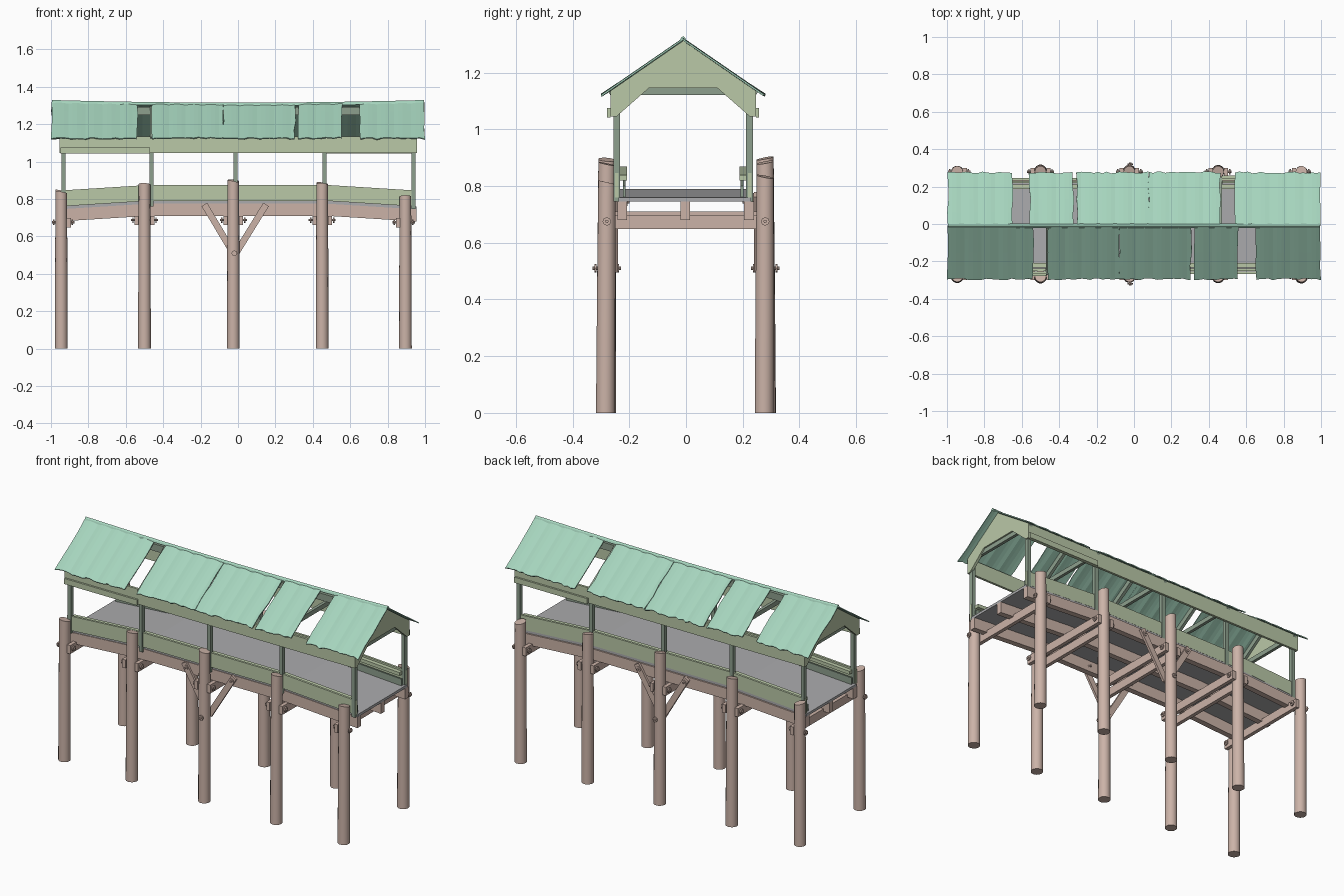
import bpy, bmesh, math, random
from mathutils import Vector

if "Cube" in bpy.data.objects:
    bpy.data.objects.remove(bpy.data.objects["Cube"])
random.seed(4)
CY = -0.01  # centre line of deck and canopy


def mat(name, rgb):
    m = bpy.data.materials.new(name)
    m.diffuse_color = (*rgb, 1)
    m.use_nodes = True
    m.node_tree.nodes["Principled BSDF"].inputs["Base Color"].default_value = m.diffuse_color
    return m


WOOD = mat("pinkish_timber", (0.60, 0.45, 0.39))
PALE = mat("pale_green_paint", (0.49, 0.58, 0.39))
FRAME = mat("grey_green_frame", (0.27, 0.35, 0.27))
TEAL = mat("teal_roof", (0.38, 0.66, 0.51))
GREY = mat("grey_deck", (0.41, 0.41, 0.42))


def finish(bm, name, m):
    bmesh.ops.recalc_face_normals(bm, faces=bm.faces)
    me = bpy.data.meshes.new(name)
    bm.to_mesh(me)
    bm.free()
    me.materials.append(m)
    ob = bpy.data.objects.new(name, me)
    bpy.context.collection.objects.link(ob)
    return ob


def loft(name, rings, m):
    """Skin a list of matching closed rings and cap the ends."""
    bm = bmesh.new()
    vs = [[bm.verts.new(p) for p in r] for r in rings]
    n = len(rings[0])
    for a, b in zip(vs, vs[1:]):
        for i in range(n):
            bm.faces.new((a[i], a[(i + 1) % n], b[(i + 1) % n], b[i]))
    bm.faces.new(vs[0])
    bm.faces.new(vs[-1])
    return finish(bm, name, m)


def box(name, x, y, z, m):
    ring = lambda X: [(X, y[0], z[0]), (X, y[1], z[0]), (X, y[1], z[1]), (X, y[0], z[1])]
    return loft(name, [ring(x[0]), ring(x[1])], m)


def drop(x):  # the deck ramps down in the end bays
    return -0.03 * max(0, (abs(x) - 0.47) / 0.48)


def strip(name, y, z, m, end=0.95):
    """Long board following the deck line."""
    loft(name, [[(x, y[0], z[0] + drop(x)), (x, y[1], z[0] + drop(x)),
                 (x, y[1], z[1] + drop(x)), (x, y[0], z[1] + drop(x))]
                for x in (-end, -0.47, 0.47, end)], m)


def beam(name, a, b, w, t, m, side=(0, 1, 0)):
    """Square bar from a to b, t thick along side and w wide across it."""
    a, b, s = Vector(a), Vector(b), Vector(side)
    u = (b - a).normalized().cross(s) * w / 2
    s = s * t / 2
    loft(name, [[p + u + s, p + u - s, p - u - s, p - u + s] for p in (a, b)], m)


def rod(name, a, b, r, m, n=8):
    a, b = Vector(a), Vector(b)
    d = (b - a).normalized()
    u = d.orthogonal().normalized()
    v = d.cross(u)
    ring = lambda p: [p + u * r * math.cos(k * math.tau / n) + v * r * math.sin(k * math.tau / n)
                      for k in range(n)]
    return loft(name, [ring(a), ring(b)], m)


def bolt(a, b):
    a, b = Vector(a), Vector(b)
    d = (b - a).normalized()
    rod("bolt", a, b, 0.006, WOOD)
    rod("bolt_washer", a + d * 0.007, a + d * 0.014, 0.015, WOOD)
    rod("bolt_washer", b - d * 0.014, b - d * 0.007, 0.015, WOOD)


# --- round piles with weathered tops
PX = [-0.945, -0.5, -0.025, 0.45, 0.895]
TOPS = {-1: [0.84, 0.885, 0.90, 0.885, 0.82], 1: [0.85, 0.88, 0.905, 0.89, 0.84]}
for s in (-1, 1):
    for x, top in zip(PX, TOPS[s]):
        rings = []
        lean = random.uniform(-0.006, 0.006)
        for f, r in ((0, 0.034), (0.5, 0.033), (0.93, 0.031), (1, 0.031)):
            rings.append([(x + r * math.cos(k * math.tau / 14),
                           s * 0.279 + lean * (1 - f) + r * math.sin(k * math.tau / 14),
                           top * f - (0.007 * (1 + math.cos(k * math.tau / 14 + lean * 300)) if f == 1 else 0))
                          for k in range(14)])
        ob = loft("pile", rings, WOOD)
        bpy.context.view_layer.objects.active = ob
        ob.select_set(True)
        bpy.ops.object.shade_smooth_by_angle(angle=math.radians(35))
        ob.select_set(False)

# --- cross beams clamped to the piles, with bolts
for i, x in enumerate(PX):
    offs = {0: [0.04], 4: [-0.04]}.get(i, [-0.042, 0.042])
    dz = -0.012 if i in (0, 4) else 0
    for o in offs:
        box("cross_beam", (x + o - 0.011, x + o + 0.011), (-0.3, 0.3), (0.66 + dz, 0.71 + dz), WOOD)
    for s in (-1, 1):
        bolt((x + min(offs + [-0.02]) - 0.03, s * 0.279, 0.687 + dz),
             (x + max(offs + [0.02]) + 0.03, s * 0.279, 0.687 + dz))

# --- stringers and deck
for y in (-0.225, -0.003, 0.222):
    strip("stringer", (y - 0.017, y + 0.017), (0.71, 0.775), WOOD, 0.955)
strip("deck", (-0.238, 0.23), (0.775, 0.79), GREY, 0.955)

# --- V braces at the middle piles
for s in (-1, 1):
    for k in (-1, 1):
        beam("brace", (-0.015 + k * 0.165, s * 0.247, 0.77), (-0.018 + k * 0.004, s * 0.247, 0.505),
             0.035, 0.014, WOOD)
        bolt((-0.015 + k * 0.15, s * 0.265, 0.745), (-0.015 + k * 0.15, s * 0.2, 0.745))
    bolt((-0.02, s * 0.33, 0.51), (-0.02, s * 0.23, 0.51))

# --- canopy frame
FX = [-0.932, -0.462, -0.013, 0.462, 0.938]
RIDGE, SLOPE = 1.316, 0.69
sag = lambda x: -0.014 * (1 - x * x)
for i, x in enumerate(FX):
    for s in (-1, 1):
        y = CY + s * 0.234
        box("post", (x - 0.011, x + 0.011), (y - 0.012, y + 0.012),
            (0.745 if i in (0, 4) else 0.76, 1.14), FRAME)
        beam("rafter", (x, CY + s * 0.255, RIDGE - 0.255 * SLOPE - 0.022),
             (x, CY, RIDGE - 0.022 + sag(x)), 0.03, 0.018, FRAME, (1, 0, 0))
    box("tie_beam", (x - 0.009, x + 0.009), (CY - 0.235, CY + 0.235), (1.12, 1.147), FRAME)
box("ridge_beam", (-0.95, 0.95), (CY - 0.01, CY + 0.01), (1.25, 1.292), FRAME)

# --- side boards and rails
for s in (-1, 1):
    Y = lambda a, b: tuple(sorted((CY + s * a, CY + s * b)))
    strip("side_board", Y(0.228, 0.241), (0.79, 0.875), PALE)
    strip("inner_rail", Y(0.198, 0.222), (0.848, 0.868), PALE, 0.93)
    strip("kerb", Y(0.203, 0.212), (0.785, 0.83), FRAME, 0.94)
    box("eaves_board", (-0.95, 0.955), Y(0.243, 0.257), (1.045, 1.135), PALE)
    box("eaves_lower_board", tuple(sorted((s * 0.95, s * 0.47))), Y(0.257, 0.268), (1.042, 1.075), PALE)

# --- gable boards
half = [(0.257, 1.045), (0.257, RIDGE - 0.257 * SLOPE - 0.004), (0, RIDGE - 0.004)]
low = [(0.12, 1.146), (0.235, 1.045)]
prof = half + [(-y, z) for y, z in half[1::-1]] + [(-y, z) for y, z in low[::-1]] + low
for x in (-0.946, 0.948):
    loft("gable", [[(x + d, CY + y, z) for y, z in prof] for d in (-0.008, 0.008)], PALE)

# --- roof sheets with shallow ripples and ragged eaves; back is the front turned half round
SHEETS = [(-0.998, -0.54), (-0.46, -0.078), (-0.08, 0.305), (0.325, 0.558), (0.65, 0.995)]
for s in (1, -1):
    for i, (x0, x1) in enumerate(SHEETS):
        bm = bmesh.new()
        n = max(8, round((x1 - x0) / 0.0225))
        lift = 0.002 * (i % 2)
        rows = []
        rag = [random.uniform(-0.005, 0.005) for _ in range(n + 1)]
        for j in range(5):
            d = 0.284 * j / 4
            edge = random.uniform(-0.005, 0.005)
            row = []
            for k in range(n + 1):
                x = x0 + (x1 - x0) * k / n + (edge if k in (0, n) and j else 0)
                dd = d + (rag[k] if j == 4 else 0)
                z = RIDGE + lift - SLOPE * dd + sag(x) * (1 - j / 4)
                z += 0.004 * abs(math.sin(math.pi * (x - x0) / 0.09))
                row.append(bm.verts.new((s * x, CY - s * dd, z)))
            rows.append(row)
        for a, b in zip(rows, rows[1:]):
            for k in range(n):
                bm.faces.new((a[k], b[k], b[k + 1], a[k + 1]))
        ob = finish(bm, "roof_sheet", TEAL)
        so = ob.modifiers.new("thickness", 'SOLIDIFY')
        so.thickness = 0.006
        so.offset = 0

# --- ridge capping
N = 12
loft("ridge_cap", [[(x, CY + y, RIDGE + z + sag(x)) for y, z in
                    ((-0.012, -0.004), (0, 0.005), (0.012, -0.004), (0.008, 0.006), (0, 0.013), (-0.008, 0.006))]
                   for x in [-0.995 + 1.99 * k / N for k in range(N + 1)]], TEAL)
